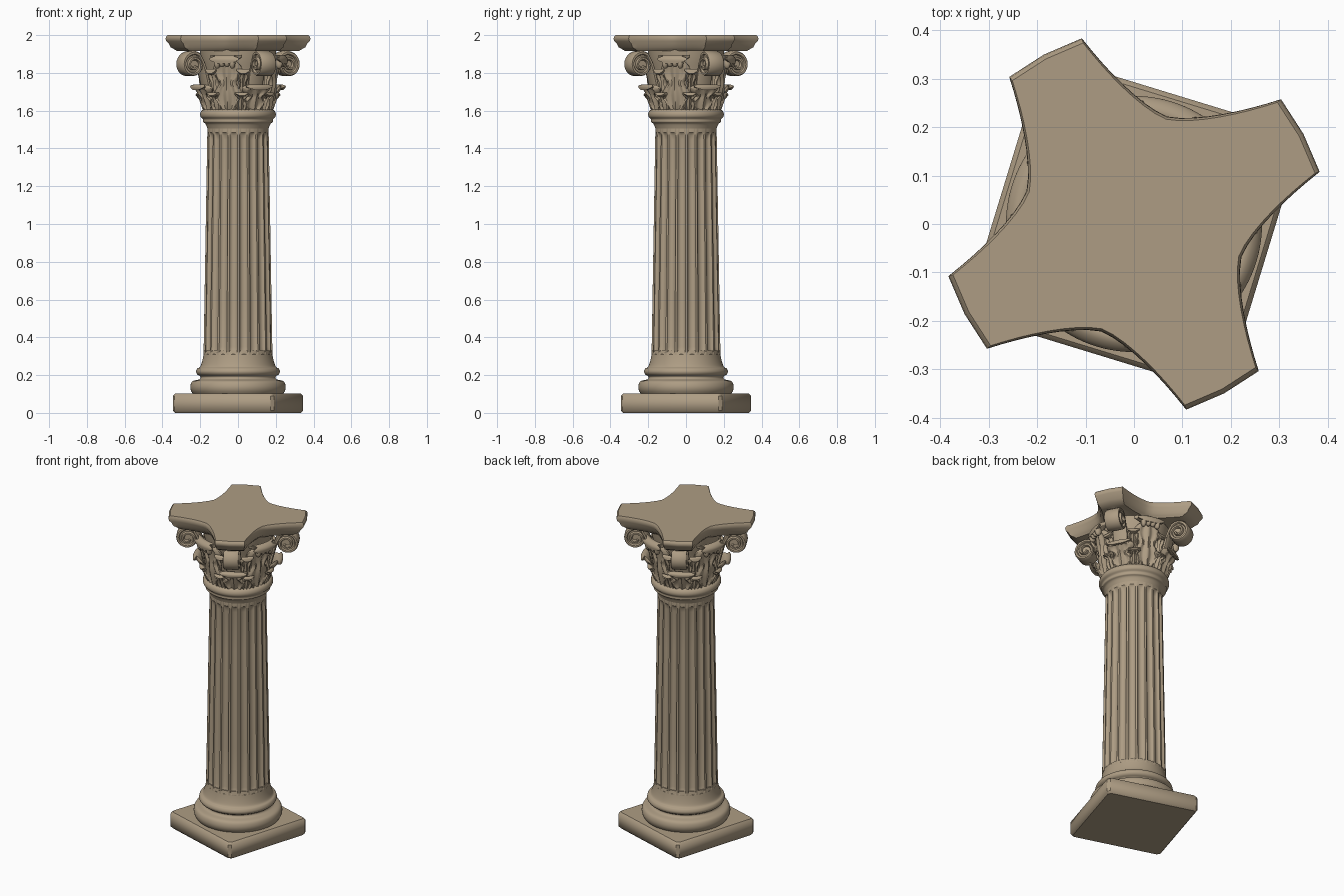
import bpy, bmesh, math
from math import sin, cos, pi, radians
from mathutils import Vector

if "Cube" in bpy.data.objects:
    bpy.data.objects.remove(bpy.data.objects["Cube"])

TURN = radians(-17)          # whole column is turned about z
stone = bpy.data.materials.new("warm_stone")
stone.diffuse_color = (0.42, 0.335, 0.23, 1)
stone.use_nodes = True
stone.node_tree.nodes["Principled BSDF"].inputs["Base Color"].default_value = stone.diffuse_color


def loft(name, rings, angle=0, sharp=40):
    """Closed solid through a list of equal-length point rings."""
    bm = bmesh.new()
    rows = [[bm.verts.new(p) for p in ring] for ring in rings]
    n = len(rows[0])
    for a, b in zip(rows, rows[1:]):
        for i in range(n):
            bm.faces.new((a[i], a[(i + 1) % n], b[(i + 1) % n], b[i]))
    bm.faces.new(rows[0][::-1])
    bm.faces.new(rows[-1])
    bmesh.ops.recalc_face_normals(bm, faces=bm.faces)
    me = bpy.data.meshes.new(name)
    bm.to_mesh(me)
    bm.free()
    me.materials.append(stone)
    me.shade_smooth()
    me.set_sharp_from_angle(angle=radians(sharp))
    ob = bpy.data.objects.new(name, me)
    ob.rotation_euler.z = TURN + angle
    bpy.context.collection.objects.link(ob)
    return ob


def spline(pts, steps):
    """Catmull-Rom samples through 2D points."""
    p = [Vector(q) for q in pts]
    p = [2 * p[0] - p[1]] + p + [2 * p[-1] - p[-2]]
    out = []
    for i in range(1, len(p) - 2):
        a, b, c, d = p[i - 1:i + 3]
        for s in range(steps):
            t = s / steps
            out.append(0.5 * (2 * b + (c - a) * t + (2 * a - 5 * b + 4 * c - d) * t * t
                              + (3 * b - a - 3 * c + d) * t ** 3))
    return out + [p[-2]]


def lathe(name, profile, steps=4, n=64):
    loft(name, [[(r * cos(2 * pi * i / n), r * sin(2 * pi * i / n), z) for i in range(n)]
                for r, z in spline(profile, steps)])


# plinth
def square(h, z, c=0.015):
    return [(x * cos(k * pi / 2) - y * sin(k * pi / 2), x * sin(k * pi / 2) + y * cos(k * pi / 2), z)
            for k in range(4) for x, y in ((h, -h + c), (h, h - c))]


loft("plinth", [square(.27, 0), square(.28, .012), square(.28, .09), square(.27, .102)])

# base mouldings
lathe("base_mouldings", [(.235, .095), (.25, .12), (.252, .145), (.24, .168), (.205, .178),
                         (.198, .192), (.215, .203), (.222, .218), (.215, .235), (.2, .245),
                         (.188, .28), (.178, .33)])

# fluted shaft
FLUTES, PER = 20, 10


def shaft_ring(z):
    r = .183 + (.162 - .183) * (z - .27) / 1.24
    end = max(0, min(1, (z - .31) / .04, (1.485 - z) / .04))
    ring = []
    for i in range(FLUTES * PER):
        x = ((i % PER) / PER - .5) / .4
        d = .016 * math.sqrt(max(0, 1 - x * x)) * math.sqrt(end)
        a = 2 * pi * i / (FLUTES * PER)
        ring.append(((r - d) * cos(a), (r - d) * sin(a), z))
    return ring


loft("fluted_shaft", [shaft_ring(z) for z in (.27, .31, .315, .325, .335, .35, .6, .9, 1.2,
                                              1.445, 1.46, 1.47, 1.48, 1.485, 1.53)])

# neck ring and bell of the capital
lathe("neck_ring", [(.16, 1.50), (.172, 1.53), (.185, 1.54), (.186, 1.555), (.198, 1.568),
                    (.2, 1.585), (.19, 1.602), (.165, 1.61)])
lathe("capital_bell", [(.165, 1.59), (.166, 1.68), (.175, 1.78), (.195, 1.87), (.205, 1.94)])


# acanthus leaves
def leaf(name, path, width, angle, lobes):
    pts = spline(path, 5)
    rings = []
    for i, p in enumerate(pts):
        v = i / (len(pts) - 1)
        t = (pts[min(i + 1, len(pts) - 1)] - pts[max(i - 1, 0)]).normalized()
        w = width * (.5 + .5 * abs(sin(lobes * pi * v))) * (1 - .45 * v ** 4)
        front, back = [], []
        for k in range(-8, 9):
            u = k / 8
            a = u * w / .2
            for side, off in ((front, .012 + .007 * cos(3 * pi * u)), (back, -.006)):
                r, z = p.x + t.y * off, p.y - t.x * off
                side.append((r * cos(a), r * sin(a), z))
        rings.append(front + back[::-1])
    loft(name, rings, angle, 50)


TALL = [(.165, 1.60), (.185, 1.70), (.192, 1.79), (.21, 1.865), (.235, 1.89), (.257, 1.875), (.256, 1.85)]
CORNER = [(.165, 1.60), (.18, 1.65), (.2, 1.695), (.228, 1.73), (.25, 1.728), (.25, 1.71)]
SMALL = [(.165, 1.60), (.178, 1.635), (.192, 1.67), (.212, 1.69), (.22, 1.678)]
UPPER = [(.165, 1.62), (.178, 1.72), (.192, 1.79), (.215, 1.815), (.224, 1.795)]


# corner volutes: a stem rising from the bell and curling into a scroll
def volute(angle):
    path = spline([(.18, 1.68), (.2, 1.76), (.222, 1.84), (.25, 1.895)], 4)
    for i in range(45):
        s = i / 44
        a, r = radians(105 - 620 * s), .064 - .05 * s
        path.append(Vector((.285 + r * cos(a), 1.842 + r * sin(a))))
    rings = []
    for i, p in enumerate(path):
        t = (path[min(i + 1, len(path) - 1)] - path[max(i - 1, 0)]).normalized()
        n = Vector((-t.y, t.x))
        s = max(0, (i - 12) / (len(path) - 13))
        h, w = .011 - .003 * s, .042 + .01 * s
        ring = []
        for dn, dw in ((-h, -.8 * w), (-.5 * h, -w), (.5 * h, -w), (h, -.8 * w),
                       (h, .8 * w), (.5 * h, w), (-.5 * h, w), (-h, .8 * w)):
            q = p + n * dn
            ring.append((q.x, dw, q.y))
        rings.append(ring)
    loft("corner_volute", rings, angle)
    # web filling the scroll
    loft("volute_web", [[(.285 + .056 * cos(j * pi / 12), y, 1.842 + .056 * sin(j * pi / 12))
                         for j in range(24)] for y in (-.034, .034)], angle)


for k in range(4):
    face, corner = k * pi / 2, k * pi / 2 + pi / 4
    leaf("tall_leaf", TALL, .085, face, 4)
    leaf("corner_leaf", CORNER, .08, corner, 3)
    volute(corner)
    for s in (-1, 1):
        leaf("small_leaf", SMALL, .042, face + s * pi / 8, 2)
        leaf("upper_leaf", UPPER, .04, face + s * pi / 7.5, 3)
    # rounded lobes on the curled tip of the tall leaf
    for j in (-1.5, -.5, .5, 1.5):
        a = j * .115
        rings = []
        for i in range(1, 10):
            f = pi * i / 10
            rings.append([((.243 + .02 * sin(f) * cos(b)) * cos(a) - .016 * sin(f) * sin(b) * sin(a),
                           (.243 + .02 * sin(f) * cos(b)) * sin(a) + .016 * sin(f) * sin(b) * cos(a),
                           1.862 - .007 * abs(j) - .03 * cos(f)) for b in [m * pi / 6 for m in range(12)]])
        loft("leaf_tip_lobe", rings, face)


# four-armed abacus with hollow sides
def abacus_ring(scale, z):
    ring = []
    for k in range(4):
        c, s = cos(k * pi / 2), sin(k * pi / 2)
        side = [(.232 + .103 * abs(i / 8) ** 1.45, .215 * i / 8) for i in range(-8, 9)]
        for x, y in side + [(.28, .28)]:
            ring.append((scale * (x * c - y * s), scale * (x * s + y * c), z))
    return ring


loft("abacus", [abacus_ring(s, z) for s, z in ((.84, 1.915), (.88, 1.925), (.93, 1.935), (.955, 1.955),
                                               (.99, 1.968), (1, 1.98), (.995, 1.992), (.975, 2.0))])
